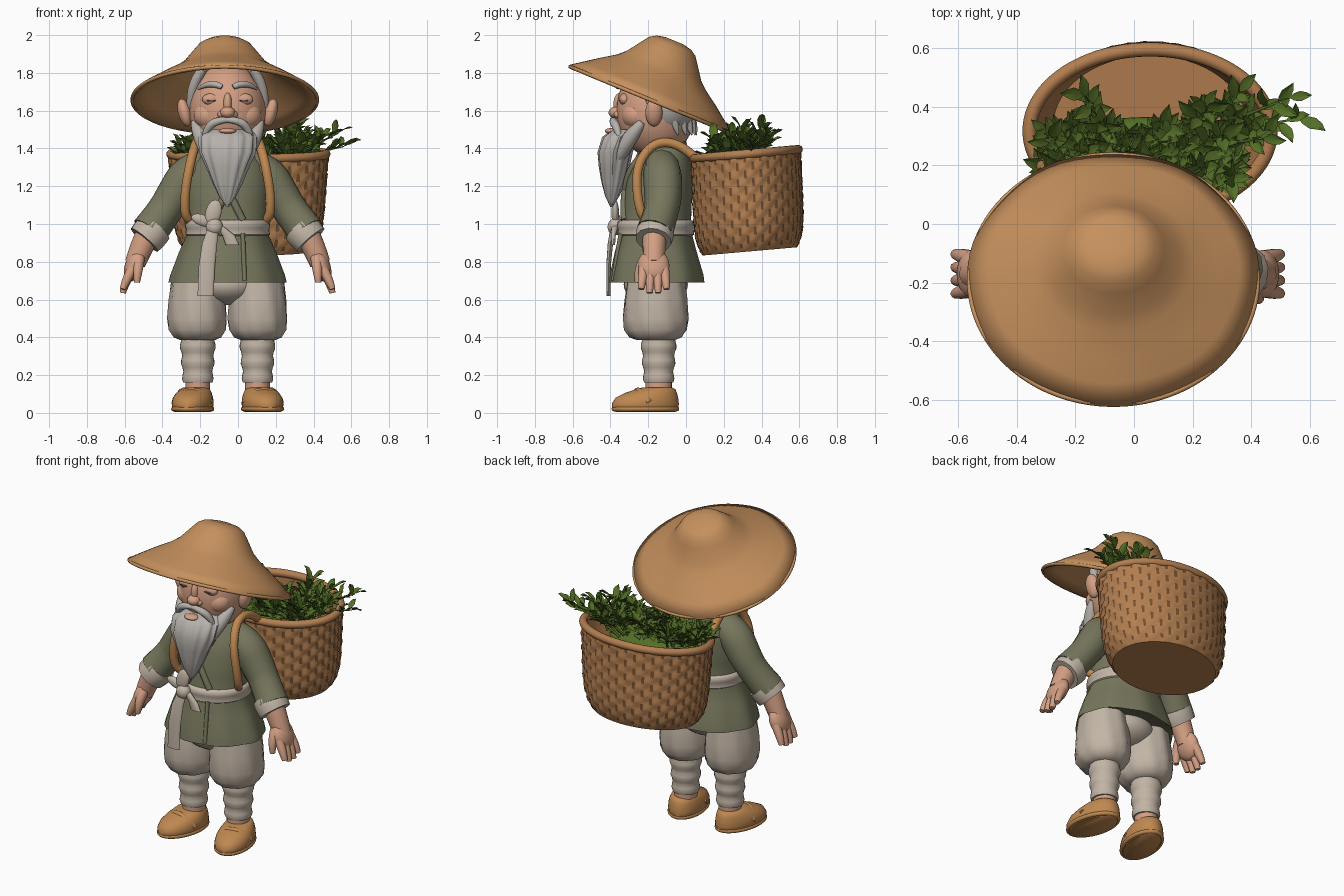
import bpy, bmesh, math, random
from mathutils import Vector, Matrix

if "Cube" in bpy.data.objects:
    bpy.data.objects.remove(bpy.data.objects["Cube"])
random.seed(4)
CX = -0.055          # centre line of the figure
SIDES = (("right", -1), ("left", 1))


def material(name, rgb):
    m = bpy.data.materials.new(name)
    m.use_nodes = True
    m.diffuse_color = (*rgb, 1)
    m.node_tree.nodes["Principled BSDF"].inputs["Base Color"].default_value = (*rgb, 1)
    return m


STRAW = material("straw", (0.56, 0.28, 0.11))
WICKER = material("wicker", (0.45, 0.21, 0.08))
SHADE = material("dark wicker", (0.17, 0.078, 0.03))
GREEN = material("jacket green", (0.185, 0.185, 0.11))
LINEN = material("linen", (0.54, 0.46, 0.38))
SKIN = material("skin", (0.66, 0.35, 0.23))
HAIR = material("grey hair", (0.47, 0.44, 0.41))
LEATHER = material("leather", (0.52, 0.245, 0.08))
LEAF = material("leaf green", (0.088, 0.158, 0.02))
DARK = material("eye grey", (0.12, 0.09, 0.08))


def finish(name, bm, *mats):
    bmesh.ops.recalc_face_normals(bm, faces=bm.faces)
    me = bpy.data.meshes.new(name)
    bm.to_mesh(me)
    bm.free()
    for m in mats:
        me.materials.append(m)
    ob = bpy.data.objects.new(name, me)
    bpy.context.collection.objects.link(ob)
    return ob


def loft(name, rings, mats, n=32, wobble=None, matrix=None, rule=None, caps=(True, True)):
    """Skin over horizontal ellipses given as x, y, z, rx, ry."""
    bm = bmesh.new()
    rows = []
    for r, (x, y, z, rx, ry) in enumerate(rings):
        row = []
        for i in range(n):
            a = math.tau * i / n
            k = wobble(r, i, a) if wobble else 1
            row.append(bm.verts.new((x + rx * k * math.cos(a), y + ry * k * math.sin(a), z)))
        rows.append(row)
    for r in range(len(rows) - 1):
        for i in range(n):
            j = (i + 1) % n
            f = bm.faces.new((rows[r][i], rows[r][j], rows[r + 1][j], rows[r + 1][i]))
            f.material_index = rule(r, i) if rule else 0
    for row, cap in ((rows[0], caps[0]), (rows[-1], caps[1])):
        if cap:
            bm.faces.new(row)
    if matrix:
        bm.transform(matrix)
    return finish(name, bm, *mats)


def ball(name, loc, size, mat, rot=(0, 0, 0)):
    bm = bmesh.new()
    bmesh.ops.create_uvsphere(bm, u_segments=28, v_segments=18, radius=1)
    turn = Matrix.Rotation(rot[2], 4, "Z") @ Matrix.Rotation(rot[1], 4, "Y") @ Matrix.Rotation(rot[0], 4, "X")
    bm.transform(Matrix.Translation(loc) @ turn @ Matrix.Diagonal((*size, 1)))
    return finish(name, bm, mat)


def tube(name, pts, radii, mat, closed=False):
    """Round tube along a smooth path, turned into a mesh."""
    cu = bpy.data.curves.new(name, "CURVE")
    cu.dimensions = "3D"
    cu.bevel_depth, cu.bevel_resolution, cu.use_fill_caps = 1, 4, True
    sp = cu.splines.new("NURBS")
    sp.points.add(len(pts) - 1)
    for i, p in enumerate(pts):
        sp.points[i].co = (*p, 1)
        sp.points[i].radius = radii if isinstance(radii, float) else radii[i]
    sp.order_u, sp.resolution_u = 3, 6
    sp.use_endpoint_u, sp.use_cyclic_u = not closed, closed
    tmp = bpy.data.objects.new(name, cu)
    me = bpy.data.meshes.new_from_object(tmp)
    bpy.data.objects.remove(tmp)
    me.name = name
    me.materials.clear()
    me.materials.append(mat)
    ob = bpy.data.objects.new(name, me)
    bpy.context.collection.objects.link(ob)
    return ob


def oval(rx, ry, z, matrix, n=32):
    return [matrix @ Vector((rx * math.cos(math.tau * i / n), ry * math.sin(math.tau * i / n), z)) for i in range(n)]


# straw hat, tilted back
tilt = Matrix.Translation((-0.07, -0.187, 1.663)) @ Matrix.Rotation(math.radians(-22.4), 4, "X")
profile = [(0.475, 0), (0.41, 0.047), (0.34, 0.097), (0.26, 0.15), (0.215, 0.19), (0.165, 0.26), (0.135, 0.3), (0.1, 0.322), (0.05, 0.332)]
hat = loft("straw_hat", [(0, 0, h, r * 1.045, r * 0.98) for r, h in profile], [STRAW], 64,
           lambda r, i, a: 1 + 0.008 * math.sin(7 * a + r) * (r < 4), tilt, caps=(False, True))
solid = hat.modifiers.new("thickness", "SOLIDIFY")
solid.thickness = 0.02
tube("hat_rim", oval(0.492, 0.461, -0.006, tilt), 0.01, STRAW, True)

# head and face
ball("head", (CX, -0.16, 1.6), (0.205, 0.21, 0.25), SKIN)
ball("back_hair", (CX, -0.105, 1.625), (0.218, 0.165, 0.18), HAIR)
loft("neck", [(CX, -0.1, z, 0.1, 0.1) for z in (1.3, 1.5)], [SKIN])
for k in range(9):
    x = CX + 0.04 * (k - 4)
    y = 0.02 - 0.006 * (k - 4) ** 2
    tube(f"hair_lock_{k}", [(x, y - 0.03, 1.62), (x, y + 0.02, 1.54), (x, y + 0.035, 1.47)], [0.04, 0.03, 0.003], HAIR)
ball("nose", (CX, -0.368, 1.59), (0.04, 0.042, 0.032), SKIN)
ball("nose_bridge", (CX, -0.35, 1.635), (0.024, 0.034, 0.06), SKIN)
ball("lower_lip", (CX, -0.395, 1.492), (0.045, 0.035, 0.016), SKIN)
for side, s in SIDES:
    X = lambda v: CX + s * v
    ball(side + "_nostril", (X(0.03), -0.355, 1.58), (0.024, 0.028, 0.022), SKIN)
    ball(side + "_ear", (X(0.228), -0.17, 1.59), (0.034, 0.045, 0.075), SKIN, (0, s * 0.25, 0))
    ball(side + "_cheek", (X(0.095), -0.265, 1.575), (0.085, 0.075, 0.075), SKIN)
    ball(side + "_eyelid", (X(0.085), -0.325, 1.66), (0.05, 0.028, 0.032), SKIN)
    ball(side + "_eye", (X(0.085), -0.351, 1.653), (0.026, 0.005, 0.005), DARK)
    tube(side + "_eyebrow", [(X(0.03), -0.36, 1.725), (X(0.09), -0.35, 1.76), (X(0.155), -0.29, 1.715)], [0.014, 0.024, 0.006], HAIR)
    tube(side + "_sideburn", [(X(0.13), -0.24, 1.82), (X(0.195), -0.215, 1.74), (X(0.195), -0.18, 1.62)], [0.025, 0.032, 0.02], HAIR)
    tube(side + "_moustache", [(X(0), -0.385, 1.55), (X(0.06), -0.39, 1.55), (X(0.115), -0.36, 1.5), (X(0.14), -0.345, 1.42)],
         [0.014, 0.022, 0.022, 0.004], HAIR)
    tube(side + "_jaw_beard", [(X(0.175), -0.23, 1.54), (X(0.15), -0.29, 1.47), (X(0.09), -0.36, 1.36)], [0.02, 0.05, 0.04], HAIR)

# long pointed beard with combed grooves
beard = [(1.5, -0.31, 0.12, 0.08), (1.46, -0.345, 0.15, 0.095), (1.38, -0.375, 0.145, 0.09), (1.3, -0.38, 0.11, 0.078),
         (1.22, -0.385, 0.078, 0.06), (1.15, -0.39, 0.046, 0.038), (1.09, -0.395, 0.006, 0.006)]
loft("beard", [(CX, y, z, rx, ry) for z, y, rx, ry in beard], [HAIR], 60, lambda r, i, a: 1 + 0.05 * math.cos(12 * a + 0.4 * r))

# jacket with flared skirt and crossed lapels
coat = [(0.71, -0.155, 0.285, 0.23), (0.69, -0.155, 0.31, 0.25), (0.73, -0.155, 0.3, 0.245), (0.85, -0.16, 0.255, 0.215),
        (0.97, -0.16, 0.205, 0.185), (1.1, -0.15, 0.215, 0.18), (1.23, -0.14, 0.22, 0.175), (1.32, -0.13, 0.2, 0.155),
        (1.39, -0.12, 0.14, 0.13), (1.44, -0.11, 0.105, 0.11)]
loft("jacket", [(CX, y, z, rx, ry) for z, y, rx, ry in coat], [GREEN], 48,
     lambda r, i, a: 1 + (0.02 * math.cos(8 * a + 1) if r < 4 else 0))
for side, s in SIDES:
    tube(side + "_lapel", [(CX + s * 0.1, -0.12, 1.45), (CX + s * 0.09, -0.26, 1.36), (CX, -0.335, 1.18), (CX - s * 0.08, -0.325, 1.02)],
         0.02, GREEN)
tube("skirt_edge", [(CX + 0.08, -0.345, 0.95), (CX + 0.085, -0.365, 0.84), (CX + 0.09, -0.385, 0.7)], 0.012, GREEN)

# sash, bow and hanging ends
loft("sash", [(CX, -0.16, z, 0.21 + b, 0.19 + b) for z, b in ((0.935, 0.0), (0.945, 0.014), (0.975, 0.01), (0.985, 0.016), (1.01, 0.012), (1.02, 0))],
     [LINEN], 40)
ball("sash_knot", (-0.125, -0.375, 0.985), (0.045, 0.04, 0.045), LINEN)
ball("sash_bow_top", (-0.13, -0.375, 1.06), (0.042, 0.02, 0.07), LINEN, (0, 0.25, 0))
ball("sash_bow_side", (-0.19, -0.365, 1.02), (0.06, 0.02, 0.03), LINEN, (0, 0.35, 0))
loft("sash_long_end", [(-0.13, -0.38, 0.98, 0.03, 0.02), (-0.15, -0.4, 0.9, 0.04, 0.014), (-0.165, -0.41, 0.78, 0.043, 0.012), (-0.172, -0.41, 0.62, 0.042, 0.01)],
     [LINEN], 16)
loft("sash_short_end", [(-0.1, -0.375, 0.99, 0.02, 0.02), (-0.05, -0.385, 0.94, 0.033, 0.012), (-0.03, -0.385, 0.89, 0.035, 0.01)], [LINEN], 16)

# arms, hands, legs and shoes
ball("hips", (CX, -0.16, 0.68), (0.18, 0.17, 0.11), LINEN)
for side, s in SIDES:
    P = lambda x, y, z: (CX + s * x, y, z)
    tube(side + "_sleeve", [P(0.1, -0.13, 1.31), P(0.2, -0.125, 1.28), P(0.28, -0.12, 1.15), P(0.34, -0.13, 1.06), P(0.415, -0.165, 0.96)],
         [0.09, 0.105, 0.1, 0.09, 0.098], GREEN)
    tube(side + "_cuff", [P(0.385, -0.155, 0.98), P(0.41, -0.165, 0.95), P(0.44, -0.172, 0.915)], [0.098, 0.104, 0.096], LINEN)
    tube(side + "_wrist", [P(0.42, -0.165, 0.95), P(0.46, -0.17, 0.87), P(0.49, -0.17, 0.79)], [0.066, 0.062, 0.055], SKIN)
    ball(side + "_palm", P(0.495, -0.17, 0.78), (0.048, 0.082, 0.09), SKIN, (0, -s * 0.35, 0))
    for k in range(4):
        d = k - 1.5
        reach = 0.02 * abs(d)
        tube(f"{side}_finger_{k}", [P(0.5, -0.17 + 0.035 * d, 0.77), P(0.54, -0.17 + 0.042 * d, 0.7), P(0.555, -0.17 + 0.045 * d, 0.625 + reach)],
             [0.028, 0.026, 0.016], SKIN)
    tube(side + "_thumb", [P(0.47, -0.21, 0.82), P(0.475, -0.255, 0.76), P(0.48, -0.255, 0.69)], [0.032, 0.028, 0.016], SKIN)
    leg = [(0.385, 0.09), (0.4, 0.125), (0.44, 0.15), (0.5, 0.157), (0.6, 0.15), (0.72, 0.135)]
    loft(side + "_trouser", [(*P(0.16, -0.16, z), r, r * 1.1) for z, r in leg], [LINEN], 40,
         lambda r, i, a: 1 + 0.025 * math.cos(9 * a + r))
    wraps = [(0.16 + 0.02 * k, 0.077 + 0.0014 * k + 0.005 * math.sin(1.5 * k)) for k in range(13)]
    loft(side + "_leg_wrap", [(*P(0.158, -0.145, z), r, r) for z, r in wraps], [LINEN], 28)
    loft(side + "_ankle", [(*P(0.158, -0.145, z), 0.066, 0.07) for z in (0.08, 0.18)], [SKIN], 24)
    place = Matrix.Translation(P(0.185, -0.215, 0.005)) @ Matrix.Rotation(s * math.radians(12), 4, "Z")
    shoe = [(0, 0, 0.09, 0.16), (0.015, 0, 0.103, 0.178), (0.045, 0, 0.107, 0.18), (0.075, 0.008, 0.103, 0.168),
            (0.1, 0.03, 0.092, 0.14), (0.12, 0.055, 0.079, 0.106), (0.13, 0.065, 0.064, 0.078)]
    loft(side + "_shoe", [(0, y, z, rx, ry) for z, y, rx, ry in shoe], [LEATHER], 36, matrix=place)
    tube(side + "_shoe_sole", oval(0.098, 0.17, 0.016, place, 24), 0.013, LEATHER, True)
    tube(side + "_shoe_strap", [place @ Vector(v) for v in ((-0.095, 0, 0.05), (-0.07, -0.04, 0.11), (0.07, -0.04, 0.11), (0.095, 0, 0.05))], 0.019, LEATHER)
    # carrying strap over the shoulder, tucked under the arm
    tube(side + "_strap", [P(0.17, 0.06, 1.34), P(0.165, -0.02, 1.42), P(0.165, -0.16, 1.44), P(0.2, -0.26, 1.32), P(0.23, -0.26, 1.14),
                           P(0.22, -0.22, 1.0), P(0.12, -0.12, 1.0)], 0.025, LEATHER)

# woven basket: bumpy outer wall, plain inner wall
lean = Matrix.Translation((0.055, 0.338, 0.855)) @ Matrix.Rotation(math.radians(5), 4, "X")
ROWS = 24
wall = []
for k in range(ROWS + 1):
    t = k / ROWS
    swell = 1 - 0.14 * (1 - t) ** 8
    wall.append((0, 0.024 * t, 0.515 * t, (0.385 + 0.037 * t) * swell, 0.291 * swell))
inner = [(0, 0.024, 0.515, 0.395, 0.27), (0, 0.012, 0.25, 0.37, 0.265), (0, 0, 0.03, 0.33, 0.24)]


def weave(r, i, a):
    if not 0 < r <= ROWS:
        return 1
    return 1 + 0.016 * (1 if (r // 2 + i // 3) % 2 else -1) * (1 if i % 3 == 1 else 0.6)


loft("basket", wall + inner, [WICKER, SHADE], 132, weave, lean,
     lambda r, i: int(0 < r < ROWS and i % 3 == 2 and (r // 2 + i // 3) % 2 == 0))
tube("basket_rim", oval(0.413, 0.28, 0.515, lean @ Matrix.Translation((0, 0.024, 0))), 0.024, WICKER, True)

# leafy sprigs piled in the basket
ball("herb_heap", (0.04, 0.215, 1.25), (0.34, 0.15, 0.08), LEAF)
leaves = bmesh.new()


def add_leaf(base, way, size):
    way = way.normalized()
    across = way.cross(Vector((0, 0, 1)) + 0.4 * Vector((random.uniform(-1, 1), random.uniform(-1, 1), 0))).normalized()
    up = across.cross(way)
    spine = [leaves.verts.new(base + way * size * t + up * size * h) for t, h in ((0, 0), (0.5, 0.06), (1, -0.06))]
    for e in (-1, 1):
        edge = [leaves.verts.new(base + way * size * t + across * e * size * w + up * size * 0.1) for t, w in ((0.25, 0.15), (0.55, 0.21), (0.82, 0.13))]
        leaves.faces.new((spine[0], edge[0], edge[1], spine[1]))
        leaves.faces.new((spine[1], edge[1], edge[2], spine[2]))


sprigs = [((0.25, 0.3), (0.56, 0.36, 1.41)), ((0.25, 0.32), (0.53, 0.43, 1.48)), ((0.22, 0.3), (0.36, 0.45, 1.46)), ((0.25, 0.25), (0.45, 0.3, 1.45)),
          ((0.25, 0.2), (0.34, 0.15, 1.43)), ((-0.1, 0.33), (-0.17, 0.44, 1.42)), ((-0.2, 0.2), (-0.3, 0.31, 1.4)), ((0.2, 0.3), (0.25, 0.4, 1.5)),
          ((0.2, 0.25), (0.3, 0.3, 1.49))]
for k in range(38):
    x, y = -0.26 + 0.62 * k / 37, random.uniform(0.14, 0.3)
    sprigs.append(((x, y), (x + random.uniform(-0.05, 0.05), y + random.uniform(0, 0.06 + 0.05 * (x > 0.1)), random.uniform(1.34, 1.4 + 0.08 * (x > 0.1)))))
for k, (root, tip) in enumerate(sprigs):
    a, b = Vector((*root, 1.28)), Vector(tip)
    mid = (a + b) / 2 + Vector((0, 0, 0.04))
    tube(f"sprig_stem_{k}", [a, mid, b], [0.007, 0.006, 0.003], LEAF)
    for j in range(11):
        t = 0.3 + 0.7 * j / 10
        turn = j * 2.4 + k
        way = (b - a).normalized() * 0.7 + Vector((math.cos(turn), math.sin(turn), 0.2)) * (1.15 - 0.6 * t)
        add_leaf(a * (1 - t) ** 2 + mid * 2 * t * (1 - t) + b * t * t, way, random.uniform(0.08, 0.115))
# loose leaves covering the heap
for k in range(150):
    turn = random.uniform(0, math.tau)
    add_leaf(Vector((random.uniform(-0.25, 0.33), random.uniform(0.12, 0.32), random.uniform(1.31, 1.35))),
             Vector((math.cos(turn), math.sin(turn), random.uniform(0, 0.5))), 0.095)
finish("sprig_leaves", leaves, LEAF)

# smooth shading with crisp edges
for ob in bpy.context.scene.objects:
    if ob.type == "MESH":
        ob.select_set(True)
        bpy.context.view_layer.objects.active = ob
bpy.ops.object.shade_smooth_by_angle(angle=math.radians(45))
